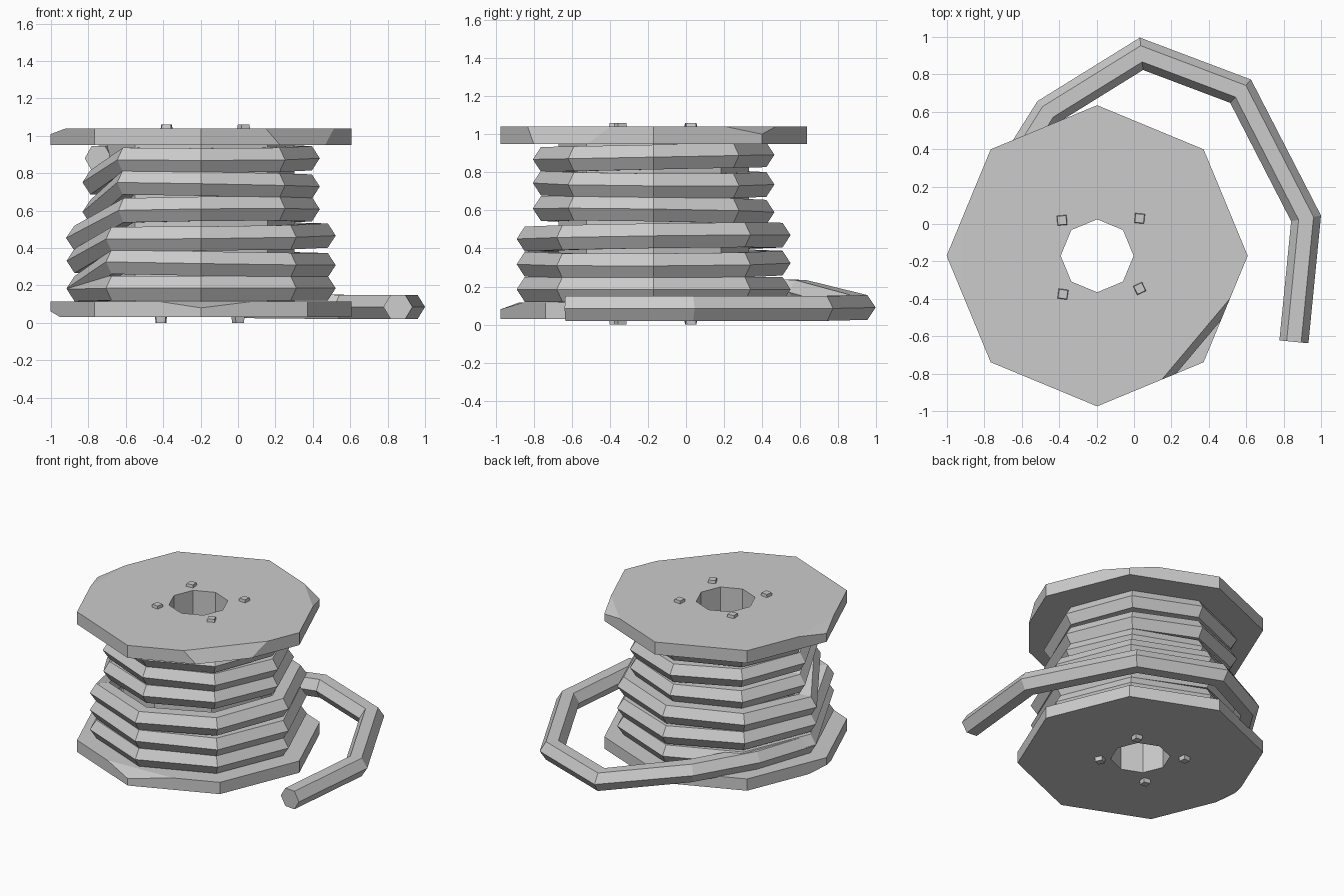
import bpy, bmesh
from math import cos, sin, pi, radians
from mathutils import Vector

if "Cube" in bpy.data.objects:
    bpy.data.objects.remove(bpy.data.objects["Cube"])

CX, CY = -0.197, -0.17      # spool axis


def finish(bm, name):
    bmesh.ops.recalc_face_normals(bm, faces=bm.faces[:])
    me = bpy.data.meshes.new(name)
    bm.to_mesh(me)
    bm.free()
    ob = bpy.data.objects.new(name, me)
    bpy.context.collection.objects.link(ob)
    return ob


def polar(deg, r, z):
    a = radians(deg)
    return Vector((CX + r * cos(a), CY + r * sin(a), z))


def octagon(name, r, z0, z1, chips=()):
    """Octagonal slab; every chip is a plane (3 points) slicing off a corner."""
    bm = bmesh.new()
    lo = [bm.verts.new(polar(45 * i, r, z0)) for i in range(8)]
    hi = [bm.verts.new(polar(45 * i, r, z1)) for i in range(8)]
    bm.faces.new(lo[::-1])
    bm.faces.new(hi)
    for i in range(8):
        j = (i + 1) % 8
        bm.faces.new((lo[i], lo[j], hi[j], hi[i]))
    centre = Vector((CX, CY, (z0 + z1) / 2))
    for chip in chips:
        a, b, c = (Vector(p) for p in chip)
        n = (b - a).cross(c - a).normalized()
        if n.dot(centre - a) > 0:
            n = -n
        res = bmesh.ops.bisect_plane(bm, geom=bm.verts[:] + bm.edges[:] + bm.faces[:],
                                     plane_co=a, plane_no=n, clear_outer=True)
        cut = [e for e in res['geom_cut'] if isinstance(e, bmesh.types.BMEdge)]
        bmesh.ops.edgenet_fill(bm, edges=cut)
    return finish(bm, name)


# Flanges with chipped corners, and the core
top_flange = octagon("top_flange", 0.805, 0.95, 1.04, [
    ((0.52, -0.39, 1.04), (0.15, -0.83, 1.04), (0.36, -0.64, 0.95)),
    ((-1.0, CY, 1.01), (-0.92, CY - 0.1, 1.04), (-0.92, CY + 0.1, 1.04)),
    ((0.372, 0.40, 1.0), (0.45, 0.21, 1.04), (0.20, 0.47, 1.04)),
])
bottom_flange = octagon("bottom_flange", 0.805, 0.03, 0.115, [
    ((CX, -0.975, 0.08), (-0.43, -0.88, 0.115), (0.08, -0.86, 0.115)),
    ((-1.0, CY, 0.06), (-0.95, CY - 0.1, 0.03), (-0.95, CY + 0.1, 0.03)),
])
core = octagon("core", 0.5, 0.115, 0.95)

# Axle hole through all three
cutter = octagon("axle_hole_cutter", 0.195, -0.2, 1.3)
cutter.hide_render = True
for ob in (top_flange, bottom_flange, core):
    m = ob.modifiers.new("axle_hole", 'BOOLEAN')
    m.operation = 'DIFFERENCE'
    m.solver = 'EXACT'
    m.object = cutter
    bpy.context.view_layer.objects.active = ob
    bpy.ops.object.modifier_apply(modifier=m.name)
bpy.data.objects.remove(cutter)

# Cable path: three inner turns, three outer turns, then the loose tail
path = []
for turn, (r, z) in enumerate([(0.55, 0.88), (0.55, 0.74), (0.55, 0.60),
                               (0.635, 0.46), (0.635, 0.32), (0.635, 0.185)]):
    for i in range(8):
        wobble = 0.012 * sin(i * pi / 4 + turn * 1.9) if turn < 5 else 0
        path.append(polar(180 - 45 * i, r, z + wobble))
path += [polar(180, 0.635, 0.18), polar(142, 0.635, 0.178)]
path += [Vector(p) for p in [(-0.46, 0.60, 0.17), (0.04, 0.91, 0.09), (0.57, 0.71, 0.085),
                             (0.92, 0.03, 0.085), (0.855, -0.63, 0.085)]]

# Hexagonal cable swept along the path with mitred corners
section = [(0.078 * cos(k * pi / 3), 0.075 * sin(k * pi / 3)) for k in range(6)]
bm = bmesh.new()
rings = []
for i, p in enumerate(path):
    d0 = (p - path[max(i - 1, 0)]).to_2d()
    d1 = (path[min(i + 1, len(path) - 1)] - p).to_2d()
    d0 = (d0 if i else d1).normalized()
    d1 = (d1 if i < len(path) - 1 else d0).normalized()
    t = (d0 + d1).normalized()
    side = Vector((-t.y, t.x, 0)) / max(t.dot(d0), 0.5)
    rings.append([bm.verts.new(p + side * u + Vector((0, 0, v))) for u, v in section])
for a, b in zip(rings, rings[1:]):
    for k in range(6):
        n = (k + 1) % 6
        bm.faces.new((a[k], a[n], b[n], b[k]))
bm.faces.new(rings[0])
bm.faces.new(rings[-1])
finish(bm, "cable")

# Bolt heads, slightly tapered, four on each flange
bolts = [(-0.385, 0.02, 5), (0.03, 0.03, -5), (-0.38, -0.375, -8), (0.03, -0.345, 25)]
for label, z0, z1, dx in (("top", 1.03, 1.06, 0), ("bottom", 0.04, 0.0, -0.03)):
    for n, (x, y, rot) in enumerate(bolts):
        bm = bmesh.new()
        rows = []
        for z, r in ((z0, 0.039), (z1, 0.033)):
            rows.append([bm.verts.new((x + dx + r * cos(radians(rot + 45 + 90 * k)),
                                       y + r * sin(radians(rot + 45 + 90 * k)), z)) for k in range(4)])
        for k in range(4):
            j = (k + 1) % 4
            bm.faces.new((rows[0][k], rows[0][j], rows[1][j], rows[1][k]))
        bm.faces.new(rows[0])
        bm.faces.new(rows[1])
        finish(bm, f"{label}_bolt_{n + 1}")
